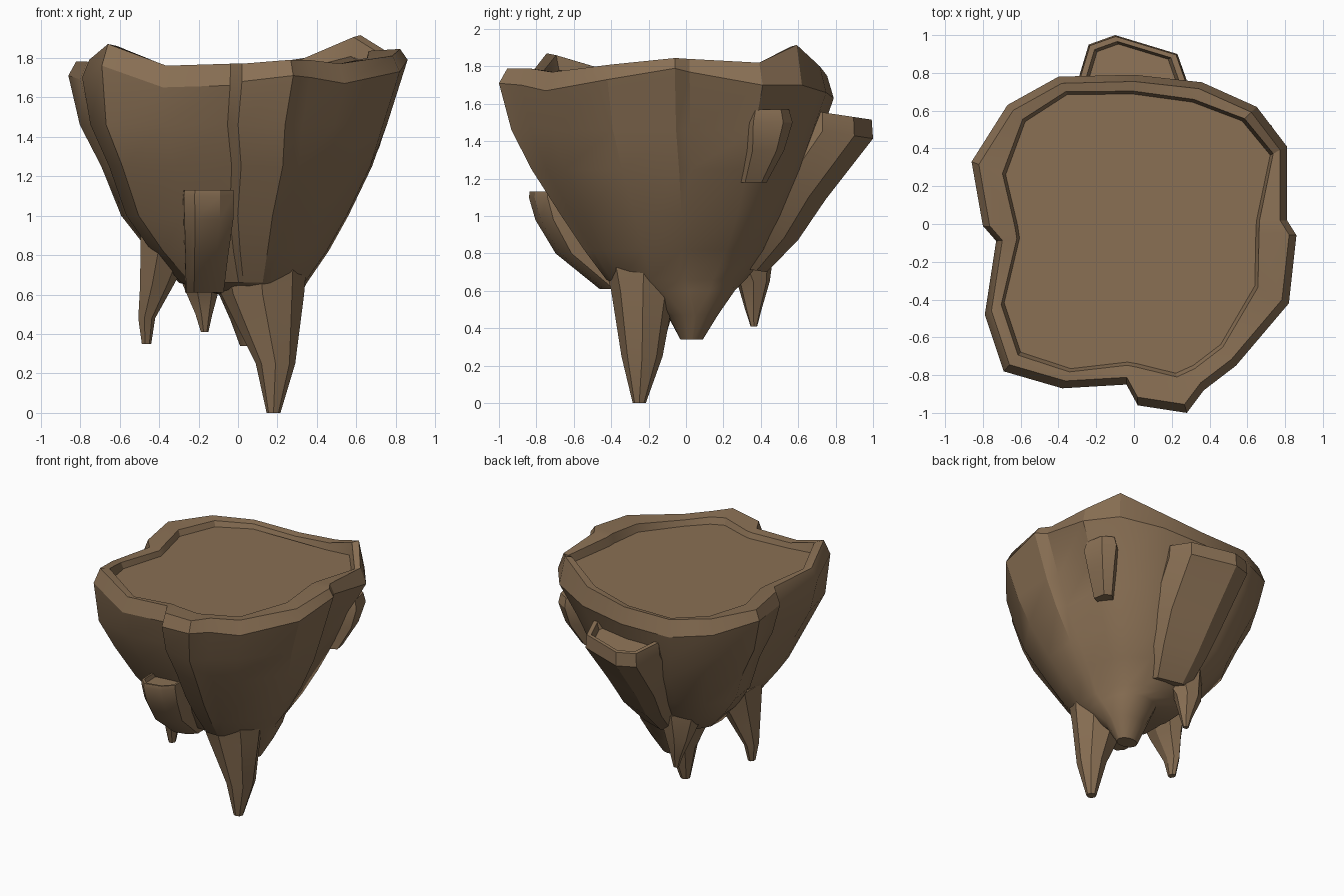
import bpy, bmesh
from math import sin, cos, pi, atan2, radians
from mathutils import Vector

brown = bpy.data.materials.new("brown_rock")
brown.diffuse_color = (0.25, 0.16, 0.088, 1)


def loft(name, rings):
    """Skin a stack of equal-length rings and cap both ends."""
    bm = bmesh.new()
    vs = [[bm.verts.new(p) for p in r] for r in rings]
    n = len(vs[0])
    for a, b in zip(vs, vs[1:]):
        for i in range(n):
            j = (i + 1) % n
            bm.faces.new((a[i], a[j], b[j], b[i]))
    bm.faces.new(vs[0])
    bm.faces.new(vs[-1])
    bmesh.ops.recalc_face_normals(bm, faces=bm.faces)
    me = bpy.data.meshes.new(name)
    bm.to_mesh(me)
    bm.free()
    me.materials.append(brown)
    ob = bpy.data.objects.new(name, me)
    bpy.context.collection.objects.link(ob)
    bpy.ops.object.select_all(action='DESELECT')
    ob.select_set(True)
    bpy.context.view_layer.objects.active = ob
    bpy.ops.object.shade_smooth_by_angle(angle=radians(30))
    return ob


# Main body outline: x, y, rim lower z, rim top z, floor inset factor
OUT = [(-.69, -.78, 1.76, 1.87, .87), (-.38, -.87, 1.65, 1.76, .88),
       (-.04, -.85, 1.66, 1.77, .86), (.02, -.96, 1.68, 1.77, .77),
       (.28, -1.0, 1.71, 1.79, .79), (.37, -.88, 1.70, 1.79, .85),
       (.54, -.75, 1.67, 1.77, .85), (.82, -.42, 1.73, 1.81, .78),
       (.86, -.06, 1.79, 1.845, .75), (.81, .02, 1.77, 1.84, .80),
       (.81, .41, 1.70, 1.82, .89), (.65, .62, 1.70, 1.915, .88),
       (.36, .75, 1.66, 1.80, .86), (0, .79, 1.63, 1.75, .87),
       (-.40, .78, 1.63, 1.75, .88), (-.67, .63, 1.66, 1.77, .86),
       (-.86, .33, 1.71, 1.78, .79), (-.80, -.01, 1.69, 1.78, .77),
       (-.73, -.09, 1.67, 1.77, .83), (-.79, -.48, 1.70, 1.79, .87)]

# Levels below the rim: z, xmin, xmax, ymin, ymax, roundness, corner fullness
LEVELS = [(.34, .01, .17, -.03, .09, 1, 0), (.47, -.04, .25, -.10, .17, .9, 0),
          (.60, -.10, .32, -.30, .26, .8, 0), (.66, -.31, .35, -.43, .32, .6, .04),
          (.82, -.46, .46, -.54, .45, .4, .07), (1.0, -.59, .56, -.65, .55, .2, .08),
          (1.25, -.68, .68, -.80, .66, .05, .08), (1.46, -.79, .755, -.91, .73, 0, .05)]


def body_ring(z, x0, x1, y0, y1, b, k):
    ring = []
    for x, y, *_ in OUT:
        u, v = x / .86, (y + .10) / .89
        a = atan2(v, u)
        # the back right corner is hollowed, the others are full
        q = k if v < 0 else (.5 * k if u < 0 else -.7 * k)
        f = 1 + q * sin(2 * a) ** 2
        u, v = (u + (cos(a) - u) * b) * f, (v + (sin(a) - v) * b) * f
        ring.append(((x0 + x1) / 2 + u * (x1 - x0) / 2,
                     (y0 + y1) / 2 + v * (y1 - y0) / 2, z))
    return ring


rings = [body_ring(*lv) for lv in LEVELS]
rings.append([(x, y, lo) for x, y, lo, hi, s in OUT])
rings.append([(x * .955, y * .955, hi) for x, y, lo, hi, s in OUT])
rings.append([(x * (s + .02), y * (s + .02), hi - .01) for x, y, lo, hi, s in OUT])
rings.append([(x * s, y * s, .4 * 1.72 + .6 * (hi - .05)) for x, y, lo, hi, s in OUT])
loft("island_body", rings)


# Hanging spikes: list of (x, y, z, rx, ry)
def spike(name, sections, sides=7):
    loft(name, [[(x + rx * cos(2 * pi * i / sides), y + ry * sin(2 * pi * i / sides), z)
                 for i in range(sides)] for x, y, z, rx, ry in sections])


spike("front_spike", [(.18, -.25, 0, .035, .035), (.19, -.235, .25, .10, .11),
                      (.125, -.23, .60, .21, .17), (.10, -.22, .90, .26, .26)], 8)
spike("left_spike", [(-.465, -.14, .35, .025, .03), (-.465, -.14, .48, .045, .07),
                     (-.415, -.14, .65, .09, .14), (-.35, -.12, .92, .16, .25)])
spike("back_spike", [(-.17, .363, .41, .02, .018), (-.175, .36, .5, .045, .045),
                     (-.19, .36, .65, .10, .09), (-.17, .28, .85, .16, .2)])


# Side shelves: outline swept down into the body, optional sunken top
def shelf(name, outline, levels, top, depth=0, tilt=0, inset=.97):
    c = sum((Vector(p) for p in outline), Vector((0, 0))) / len(outline)

    def ring(z, s, dx, dy):
        pts = [c + (Vector(p) - c) * s for p in outline]
        return [(p.x + dx, p.y + dy, z + tilt * (p.y - c.y)) for p in pts]

    rs = [ring(*lv) for lv in levels] + [ring(top, inset, 0, 0)]
    if depth:
        rs += [ring(top, .86, 0, 0), ring(top - depth, .80, 0, 0)]
    loft(name, rs)


shelf("back_shelf",
      [(-.30, .75), (-.24, .95), (-.10, 1.0), (.23, .90), (.29, .73), (.2, .5), (-.2, .5)],
      [(.72, .55, -.02, -.46), (.90, .75, 0, -.34), (1.12, .90, 0, -.23), (1.45, 1, 0, 0)],
      1.55, .05, -.15)
shelf("front_shelf",
      [(-.28, -.60), (-.275, -.79), (-.22, -.84), (-.09, -.81), (-.02, -.74),
       (-.02, -.58), (-.15, -.45)],
      [(.61, .75, -.02, .34), (.80, .85, -.01, .12), (.98, .97, 0, .03), (1.10, 1, 0, 0)],
      1.13, .03)
shelf("right_shelf",
      [(.76, .36), (.73, .52), (.64, .57), (.5, .45), (.62, .30)],
      [(1.18, .55, -.08, -.08), (1.35, .8, -.02, -.02), (1.50, 1, 0, 0)], 1.57, inset=.85)
